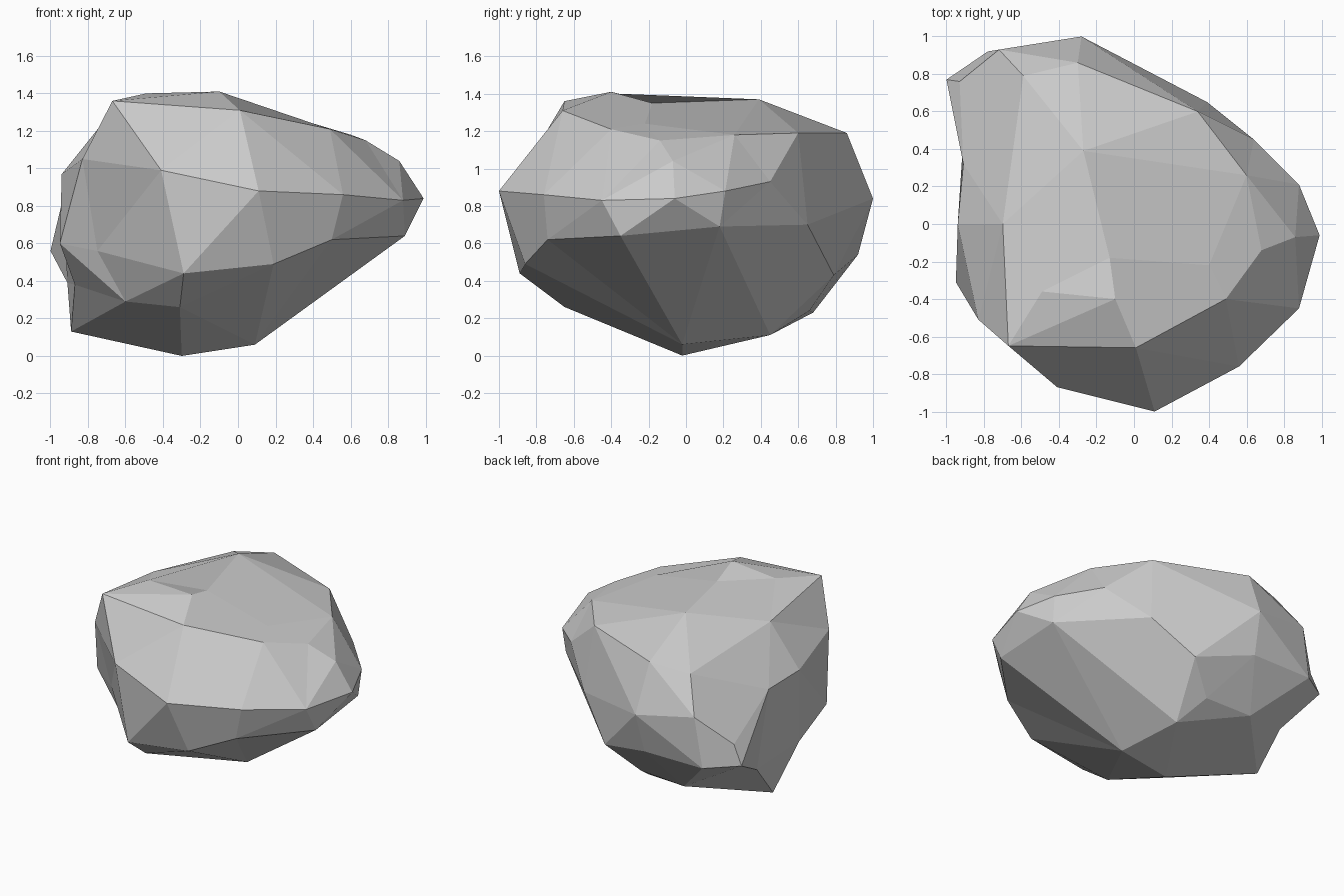
import bpy, bmesh
from mathutils import Vector

# Key corners of the boulder
corners = [
    # underside
    (-.30, -.02, .0), (.09, -.02, .06), (.0, .45, .11), (-.89, .24, .13),
    (-.31, -.65, .26), (-.60, -.44, .29), (-.09, .66, .24), (-.46, .68, .23),
    (-.87, -.10, .38),
    # lower flank
    (-.29, -.89, .44), (.19, -.86, .49), (.50, -.74, .62), (.89, -.35, .64),
    (.87, .18, .69), (.39, .65, .70), (.12, .79, .43), (-.30, .92, .54),
    (-1, .77, .56), (-.78, .92, .54), (-.95, -.31, .60), (-.75, -.43, .56),
    (-.91, .46, .39),
    # widest belt
    (.11, -1, .88), (.56, -.76, .86), (.88, -.45, .83), (.99, -.06, .84),
    (.88, .21, .88), (.64, .45, .93), (-.28, 1, .84), (-.72, .93, .91),
    (-.93, .76, .70), (-.91, .32, .94), (-.94, .0, .97), (-.83, -.51, 1.05),
    (-.41, -.87, .99),
    # shoulders and crown
    (.86, -.07, 1.04), (.49, -.40, 1.21), (.68, -.14, 1.15), (.60, .26, 1.18),
    (-.30, .86, 1.19), (-.59, .79, 1.15), (.34, .60, 1.19), (-.67, -.65, 1.36),
    (.01, -.66, 1.31), (-.49, -.36, 1.40), (-.10, -.40, 1.41), (.40, -.22, 1.24),
    (-.13, -.18, 1.35), (-.27, .39, 1.37), (-.70, .0, 1.27),
]

# Inflate towards a sphere so every corner lies on the hull, then restore it
centre = Vector((-.05, 0, .72))
bm = bmesh.new()
home = bm.verts.layers.float_vector.new("home")
for c in corners:
    p = Vector(c)
    d = p - centre
    v = bm.verts.new(centre + d * .25 + d.normalized() * .75)
    v[home] = p
bmesh.ops.convex_hull(bm, input=bm.verts[:])
for v in bm.verts:
    v.co = v[home]

# Merge nearly flat neighbours into broad facets
bmesh.ops.dissolve_limit(bm, angle_limit=.06, verts=[], edges=bm.edges[:])
bmesh.ops.recalc_face_normals(bm, faces=bm.faces[:])

mesh = bpy.data.meshes.new("boulder")
bm.to_mesh(mesh)
bm.free()
bpy.context.collection.objects.link(bpy.data.objects.new("boulder", mesh))
